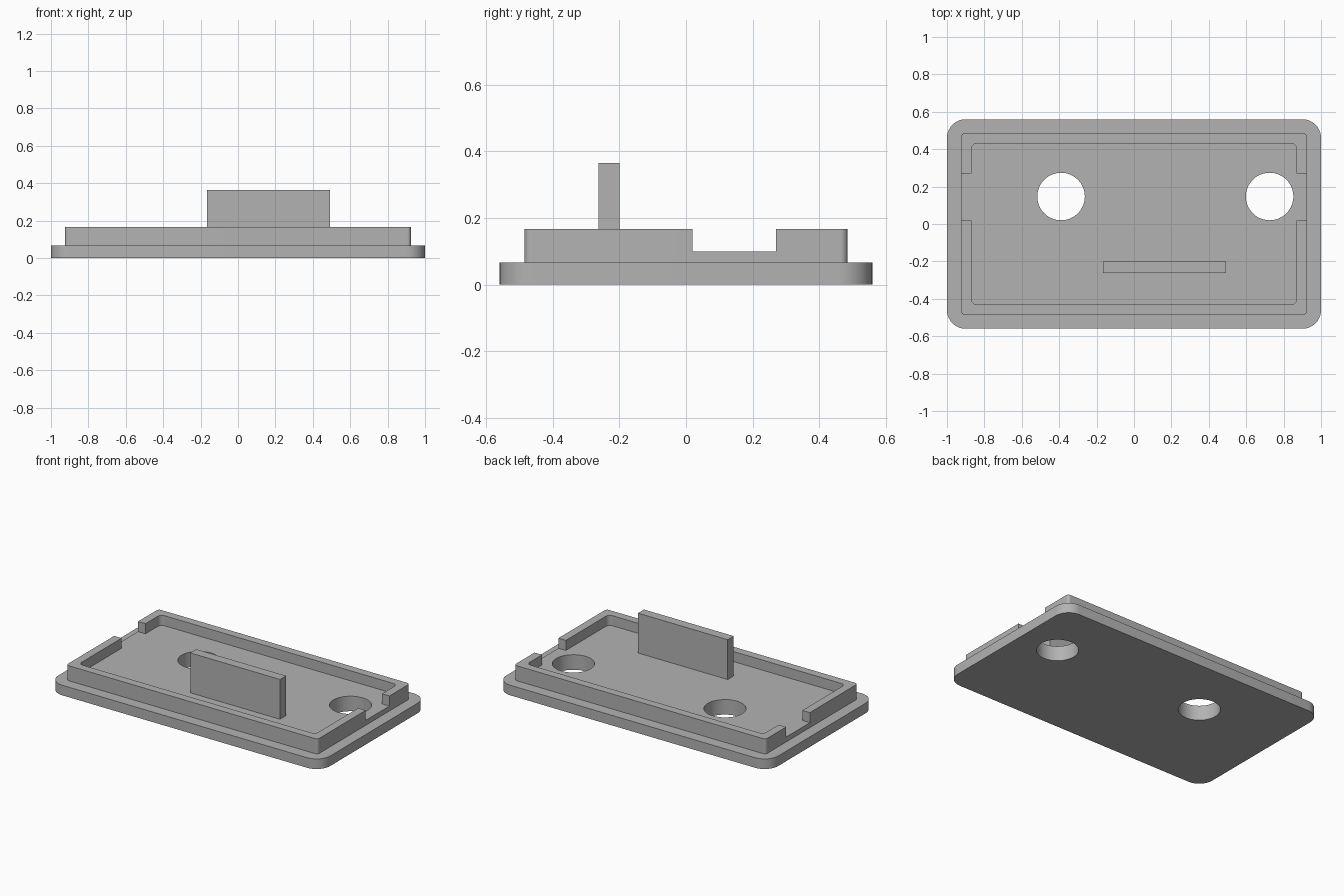
import bpy, bmesh, math

cube = bpy.data.objects.get("Cube")
if cube:
    bpy.data.objects.remove(cube, do_unlink=True)

# One plain grey for everything
grey = bpy.data.materials.new("plain grey")
grey.use_nodes = True
colour = (0.45, 0.45, 0.45, 1)
grey.diffuse_color = colour
grey.node_tree.nodes["Principled BSDF"].inputs["Base Color"].default_value = colour


def prism(name, outline, z0, z1):
    """Extrude a closed xy outline from z0 up to z1."""
    bm = bmesh.new()
    face = bm.faces.new([bm.verts.new((x, y, z0)) for x, y in outline])
    top = bmesh.ops.extrude_face_region(bm, geom=[face])["geom"]
    bmesh.ops.translate(bm, vec=(0, 0, z1 - z0),
                        verts=[v for v in top if isinstance(v, bmesh.types.BMVert)])
    bmesh.ops.recalc_face_normals(bm, faces=bm.faces)
    mesh = bpy.data.meshes.new(name)
    bm.to_mesh(mesh)
    bm.free()
    mesh.materials.append(grey)
    ob = bpy.data.objects.new(name, mesh)
    bpy.context.collection.objects.link(ob)
    return ob


def circle(cx, cy, r, n=64):
    return [(cx + r * math.cos(2 * math.pi * i / n),
             cy + r * math.sin(2 * math.pi * i / n)) for i in range(n)]


def rounded(hx, hy, r, n=10):
    """Rectangle of half sizes hx, hy with rounded corners."""
    pts = []
    for q, (sx, sy) in enumerate([(1, 1), (-1, 1), (-1, -1), (1, -1)]):
        for i in range(n + 1):
            a = (q + i / n) * math.pi / 2
            pts.append((sx * (hx - r) + r * math.cos(a), sy * (hy - r) + r * math.sin(a)))
    return pts


def box(x0, x1, y0, y1):
    return [(x0, y0), (x1, y0), (x1, y1), (x0, y1)]


def combine(target, tool, operation):
    """Boolean the tool into the target, then discard the tool."""
    mod = target.modifiers.new(operation, 'BOOLEAN')
    mod.operation, mod.solver, mod.object = operation, 'EXACT', tool
    bpy.ops.object.select_all(action='DESELECT')
    bpy.context.view_layer.objects.active = target
    target.select_set(True)
    bpy.ops.object.modifier_apply(modifier=mod.name)
    bpy.data.objects.remove(tool, do_unlink=True)


FLANGE, FLOOR, RIM = 0.067, 0.10, 0.167

# Raised rim block, hollowed into a tray and notched at both ends
cover = prism("cover_plate", rounded(0.925, 0.485, 0.02), 0.03, RIM)
combine(cover, prism("tray_cutter", rounded(0.87, 0.43, 0.03), FLOOR, 0.3), 'DIFFERENCE')
for side in (-1, 1):
    notch = box(side * 0.9 - 0.1, side * 0.9 + 0.1, 0.02, 0.27)
    combine(cover, prism("notch_cutter", notch, FLOOR, 0.3), 'DIFFERENCE')

# Wider rounded flange underneath
combine(cover, prism("flange", rounded(1, 0.56, 0.1), 0, FLANGE), 'UNION')

# Two round through holes
for x in (-0.39, 0.725):
    combine(cover, prism("hole_cutter", circle(x, 0.147, 0.127), -0.1, 0.3), 'DIFFERENCE')

# Upright tab standing on the tray floor
tab = prism("upright_tab", box(-0.167, 0.493, -0.263, -0.2), FLOOR - 0.01, 0.365)

for ob in (cover, tab):
    bpy.ops.object.select_all(action='DESELECT')
    bpy.context.view_layer.objects.active = ob
    ob.select_set(True)
    bpy.ops.object.shade_smooth_by_angle(angle=math.radians(30))
